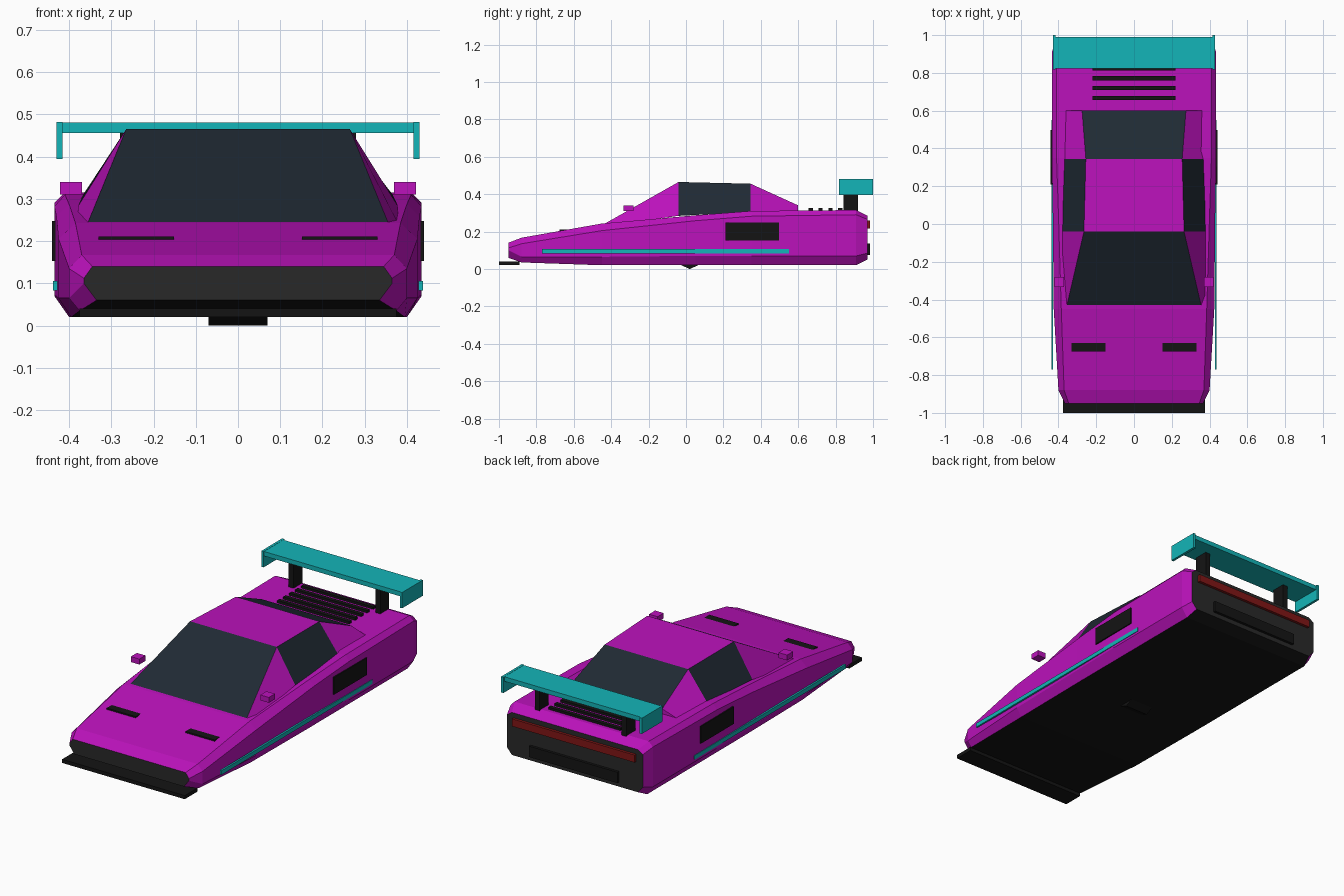
import bpy

if "Cube" in bpy.data.objects:
    bpy.data.objects.remove(bpy.data.objects["Cube"])


def mat(name, r, g, b):
    m = bpy.data.materials.new(name)
    m.diffuse_color = (r, g, b, 1)
    m.use_nodes = True
    m.node_tree.nodes["Principled BSDF"].inputs["Base Color"].default_value = m.diffuse_color
    return m


PURPLE = mat("purple", 0.50, 0.006, 0.50)
TEAL = mat("teal", 0.007, 0.46, 0.48)
GLASS = mat("glass", 0.014, 0.023, 0.034)
BLACK = mat("black", 0.007, 0.007, 0.007)
GREY = mat("charcoal", 0.022, 0.022, 0.022)
RED = mat("red", 0.22, 0.008, 0.008)


def mesh(name, verts, faces, mats, indices=None):
    me = bpy.data.meshes.new(name)
    me.from_pydata(verts, [], faces)
    for m in mats:
        me.materials.append(m)
    if indices:
        me.polygons.foreach_set("material_index", indices)
    ob = bpy.data.objects.new(name, me)
    bpy.context.collection.objects.link(ob)
    return ob


def box(name, x, y, z, m):
    v = [(a, b, c) for a in x for b in y for c in z]
    f = [(0, 1, 3, 2), (4, 6, 7, 5), (0, 4, 5, 1),
         (2, 3, 7, 6), (0, 2, 6, 4), (1, 5, 7, 3)]
    return mesh(name, v, f, [m])


def pair(name, x, y, z, m):
    box(name + "_right", x, y, z, m)
    box(name + "_left", (-x[1], -x[0]), y, z, m)


# Wedge body: eight-sided sections (y, x_bottom, x_side, x_top, z_bottom, z_low, z_shoulder, z_top)
sections = [
    (-0.95, .335, .365, .345, .06, .100, .112, .14),
    (-0.88, .375, .40, .37, .035, .065, .135, .167),
    (-0.45, .395, .425, .385, .02, .065, .205, .243),
    (0.05, .40, .43, .40, .02, .07, .258, .287),
    (0.35, .40, .435, .41, .02, .07, .282, .31),
    (0.91, .40, .435, .41, .02, .07, .29, .315),
    (0.97, .385, .415, .385, .05, .085, .265, .285),
]
verts, faces, idx = [], [], []
for y, xb, xs, xt, zb, z1, z2, zt in sections:
    half = [(xb, zb), (xs, z1), (xs, z2), (xt, zt)]
    ring = half + [(-x, z) for x, z in reversed(half)]
    verts += [(x, y, z) for x, z in ring]
for s in range(len(sections) - 1):
    for i in range(8):
        j = (i + 1) % 8
        a = s * 8
        faces.append((a + i, a + j, a + 8 + j, a + 8 + i)[::-1])
        idx.append(1 if i == 7 else 0)
last = (len(sections) - 1) * 8
faces += [tuple(range(8)), tuple(range(last + 7, last - 1, -1))]
idx += [2, 2]
mesh("body", verts, faces, [PURPLE, BLACK, GREY], idx)

# Cabin: upper edge and base edge stations, front to back
top = [(.355, -.43, .245), (.265, -.04, .465), (.255, .345, .456), (.275, .60, .34)]
base = [(.383, -.40, .235), (.378, -.04, .284), (.37, .345, .305), (.36, .60, .312)]
verts = []
for t, b in zip(top, base):
    verts += [b, t, (-t[0], t[1], t[2]), (-b[0], b[1], b[2])]
faces, idx = [], []
for s in range(3):
    a = s * 4
    for i in range(4):
        j = (i + 1) % 4
        faces.append((a + i, a + 4 + i, a + 4 + j, a + j))
        # windscreen, side windows and rear window are glass
        idx.append(int((i == 1 and s != 1) or (i in (0, 2) and s == 1)))
faces += [(0, 1, 2, 3), (15, 14, 13, 12)]
idx += [0, 0]
mesh("cabin", verts, faces, [PURPLE, GLASS], idx)

# Front splitter and small underside keel
box("front_splitter", (-.375, .375), (-1.0, -.89), (.02, .04), BLACK)
mesh("underside_keel",
     [(x, y, z) for x in (-.07, .07) for y, z in ((-.03, .022), (.07, .022), (.02, 0))],
     [(0, 1, 2), (5, 4, 3), (0, 3, 4, 1), (1, 4, 5, 2), (2, 5, 3, 0)], [BLACK])

# Mirrored body details
pair("hood_vent", (.152, .33), (-.675, -.63), (.198, .211), BLACK)
pair("side_intake", (.425, .441), (.21, .497), (.153, .248), BLACK)
pair("side_stripe", (.428, .438), (-.77, .55), (.083, .106), TEAL)
pair("mirror", (.37, .422), (-.333, -.28), (.31, .34), PURPLE)

# Engine cover louvres
for k in range(5):
    y = .667 + k * .0525
    box(f"engine_louvre_{k + 1}", (-.22, .22), (y - .011, y + .011), (.308, .327), BLACK)

# Rear wing
box("wing_blade", (-.42, .42), (.822, .99), (.456, .481), TEAL)
pair("wing_endplate", (.416, .43), (.818, 1.0), (.395, .482), TEAL)
pair("wing_strut", (.25, .28), (.842, .92), (.30, .46), BLACK)

# Rear light bar and bumper panel
box("rear_light", (-.375, .375), (.96, .985), (.217, .258), RED)
box("rear_bumper_panel", (-.27, .27), (.96, .985), (.075, .135), BLACK)
